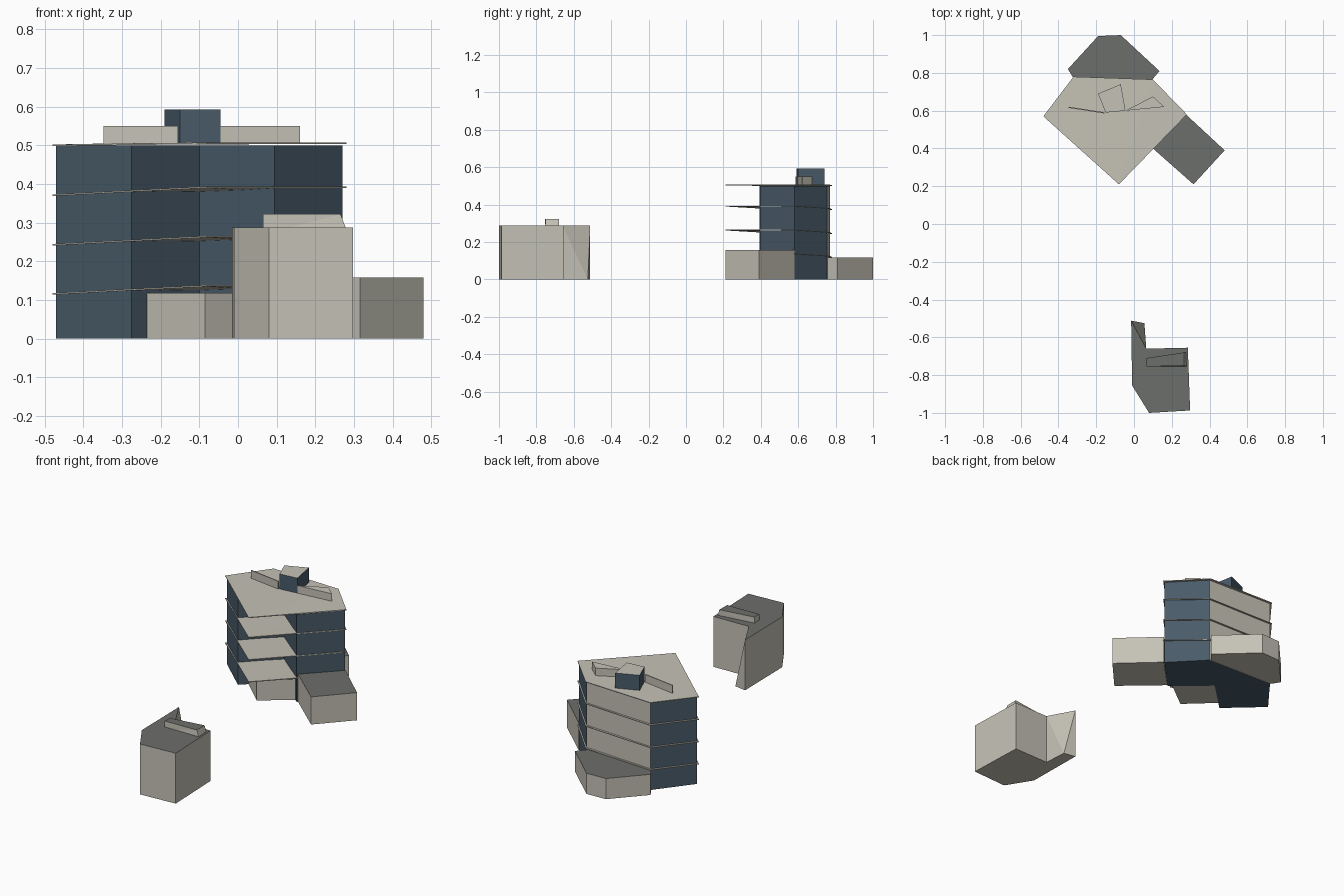
import bpy, bmesh

if "Cube" in bpy.data.objects:
    bpy.data.objects.remove(bpy.data.objects["Cube"])


def material(name, rgb):
    m = bpy.data.materials.new(name)
    m.diffuse_color = (*rgb, 1)
    m.use_nodes = True
    m.node_tree.nodes["Principled BSDF"].inputs["Base Color"].default_value = m.diffuse_color
    return m


PALE = material("pale_concrete", (0.56, 0.54, 0.47))
GLASS = material("blue_glass", (0.066, 0.105, 0.142))
GREY = material("grey_roof", (0.152, 0.157, 0.145))


def prism(name, base, z0, z1, wall, cap=None, top=None, drop=None):
    """Extrude an outline; top may differ from base, drop lowers single corners."""
    top = top or base
    drop = drop or [0] * len(base)
    bm = bmesh.new()
    lo = [bm.verts.new((x, y, z0 - d)) for (x, y), d in zip(base, drop)]
    hi = [bm.verts.new((x, y, z1 - d)) for (x, y), d in zip(top, drop)]
    n = len(base)
    bm.faces.new(lo[::-1])
    roof = bm.faces.new(hi)
    roof.material_index = 1 if cap else 0
    for i in range(n):
        j = (i + 1) % n
        bm.faces.new((lo[i], lo[j], hi[j], hi[i]))
    # triangulate so that sloping and notched outlines stay clean
    bmesh.ops.triangulate(bm, faces=bm.faces[:])
    bmesh.ops.remove_doubles(bm, verts=bm.verts[:], dist=0.0005)
    bmesh.ops.recalc_face_normals(bm, faces=bm.faces[:])
    mesh = bpy.data.meshes.new(name)
    bm.to_mesh(mesh)
    bm.free()
    mesh.materials.append(wall)
    if cap:
        mesh.materials.append(cap)
    ob = bpy.data.objects.new(name, mesh)
    bpy.context.collection.objects.link(ob)
    return ob


# Tower body with a notch cut out of its front corner
body = [(-0.47, 0.57), (-0.275, 0.392), (-0.10, 0.56), (0.095, 0.395),
        (0.27, 0.58), (0.10, 0.755), (-0.315, 0.77)]
tower = prism("tower_body", body, 0, 0.5, GLASS)

# The back wall of the tower is concrete
tower.data.materials.append(PALE)
for face in tower.data.polygons:
    if face.normal.y > 0.95:
        face.material_index = 1

# Floor slabs that bridge the notch, drooping slightly to the left and back
slab = [(-0.48, 0.57), (-0.08, 0.21), (0.28, 0.58), (0.10, 0.765), (-0.32, 0.78)]
for i, z in enumerate((0.138, 0.265, 0.393)):
    prism(f"floor_slab_{i + 1}", slab, z - 0.003, z + 0.001, PALE,
          drop=[0.021, 0, 0, 0.012, 0.018])
prism("roof_slab", slab, 0.503, 0.507, PALE, drop=[0.005, 0, 0, 0, 0.002])

# Rooftop room and the low walls beside it
prism("roof_room", [(-0.15, 0.59), (-0.045, 0.60), (-0.07, 0.74), (-0.19, 0.69)],
      0.505, 0.592, GLASS, PALE)
prism("roof_wall_left", [(-0.348, 0.615), (-0.155, 0.585), (-0.155, 0.591), (-0.348, 0.621)],
      0.505, 0.55, PALE)
prism("roof_wall_right", [(-0.045, 0.60), (0.16, 0.62), (0.10, 0.675)],
      0.505, 0.55, PALE)

# Low annexes around the tower
prism("front_annex", [(-0.235, 0.431), (-0.085, 0.29), (0.075, 0.412), (-0.10, 0.56)],
      0, 0.118, PALE, GREY)
prism("side_annex", [(0.10, 0.40), (0.315, 0.21), (0.48, 0.39), (0.275, 0.58)],
      0, 0.158, PALE, GREY)
prism("back_annex", [(-0.32, 0.772), (0.09, 0.757), (0.135, 0.81), (-0.07, 1.0),
                     (-0.19, 0.995), (-0.35, 0.82)], 0, 0.118, PALE, GREY)

# Separate front building; its rear wing tapers to an edge at the roof
base = [(-0.01, -0.855), (0.08, -1.0), (0.297, -0.987), (0.285, -0.655),
        (0.065, -0.66), (0.055, -0.525), (-0.015, -0.512)]
top = base[:5] + [base[6], base[6]]
prism("front_building", base, 0, 0.288, PALE, GREY, top=top)
prism("front_building_parapet", [(0.065, -0.755), (0.285, -0.755), (0.28, -0.68), (0.065, -0.71)],
      0.27, 0.322, PALE, GREY,
      top=[(0.065, -0.755), (0.265, -0.75), (0.265, -0.68), (0.065, -0.71)])
